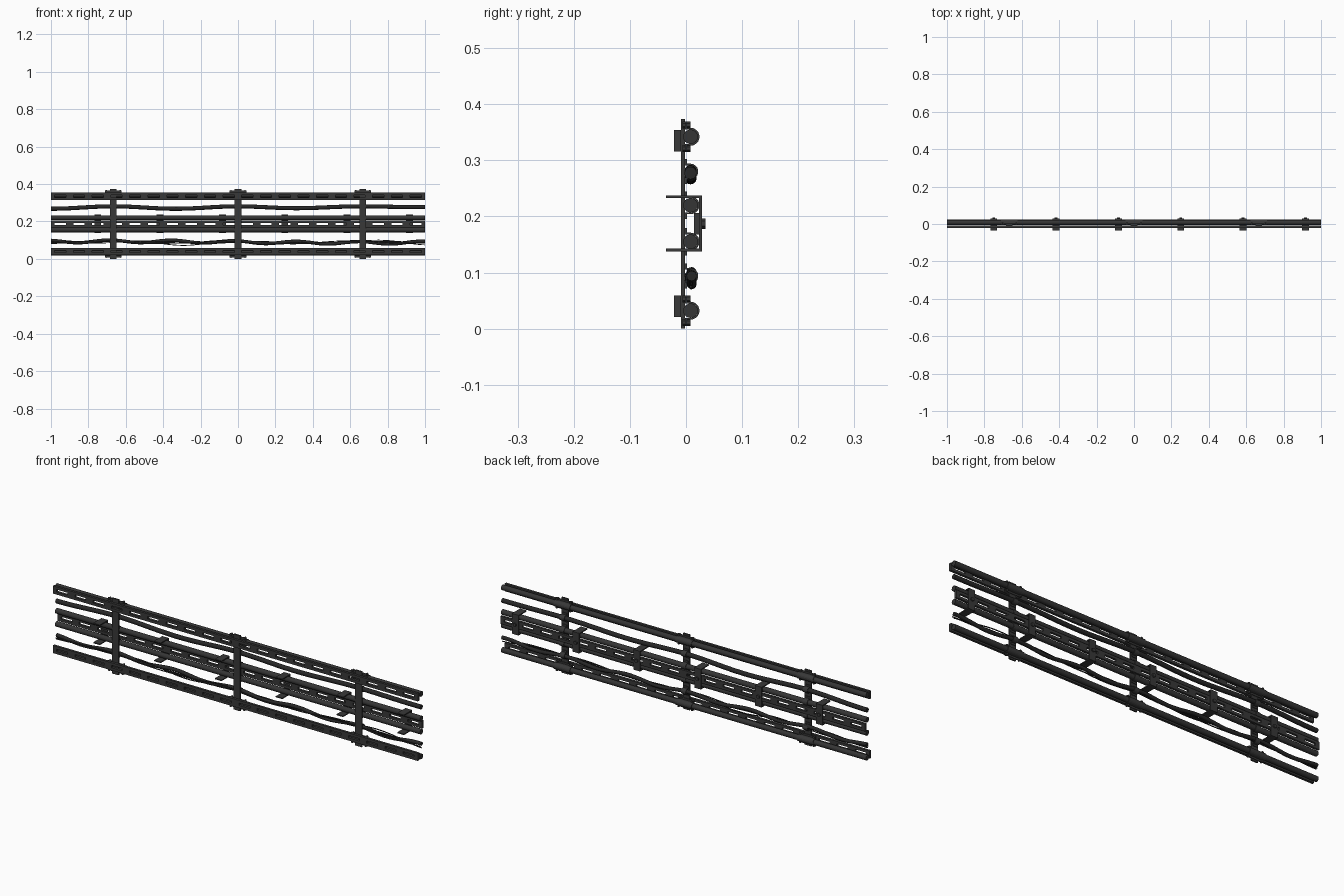
import bpy, bmesh, math, random
from mathutils import Matrix

cube = bpy.data.objects.get("Cube")
if cube:
    bpy.data.objects.remove(cube, do_unlink=True)
random.seed(4)


def material(name, c):
    m = bpy.data.materials.new(name)
    m.diffuse_color = (c, c, c, 1)
    m.use_nodes = True
    m.node_tree.nodes["Principled BSDF"].inputs["Base Color"].default_value = (c, c, c, 1)
    return m


STEEL = material("dark steel", 0.04)
PIPE = material("pipe grey", 0.035)
RUBBER = material("black rubber", 0.02)


def finish(name, bm, mat):
    me = bpy.data.meshes.new(name)
    bmesh.ops.recalc_face_normals(bm, faces=bm.faces)
    bm.to_mesh(me)
    bm.free()
    me.materials.append(mat)
    ob = bpy.data.objects.new(name, me)
    bpy.context.collection.objects.link(ob)
    return ob


def add_box(bm, x0, x1, y0, y1, z0, z1):
    mat = Matrix.Translation(((x0 + x1) / 2, (y0 + y1) / 2, (z0 + z1) / 2))
    mat = mat @ Matrix.Diagonal((x1 - x0, y1 - y0, z1 - z0, 1))
    bmesh.ops.create_cube(bm, size=1, matrix=mat)


def smooth(ob):
    bpy.ops.object.select_all(action='DESELECT')
    ob.select_set(True)
    bpy.context.view_layer.objects.active = ob
    bpy.ops.object.shade_smooth_by_angle(angle=math.radians(40))


def tube(name, pts, r, mat, sides=4):
    """Round tube along a path, turned into a mesh."""
    cu = bpy.data.curves.new(name, 'CURVE')
    cu.dimensions = '3D'
    cu.bevel_depth = r
    cu.bevel_resolution = sides
    cu.use_fill_caps = True
    sp = cu.splines.new('POLY')
    sp.points.add(len(pts) - 1)
    for p, co in zip(sp.points, pts):
        p.co = (*co, 1)
    cu.materials.append(mat)
    ob = bpy.data.objects.new(name, cu)
    bpy.context.collection.objects.link(ob)
    bpy.ops.object.select_all(action='DESELECT')
    ob.select_set(True)
    bpy.context.view_layer.objects.active = ob
    bpy.ops.object.convert(target='MESH')
    smooth(bpy.context.view_layer.objects.active)


def strap(name, path, x, width, thick, mat=STEEL):
    """Bent flat strip following a (y, z) path."""
    bm = bmesh.new()
    rows = [[bm.verts.new((x + s * width / 2, y, z)) for s in (-1, 1)] for y, z in path]
    for a, b in zip(rows, rows[1:]):
        bm.faces.new((a[0], a[1], b[1], b[0]))
    ob = finish(name, bm, mat)
    mod = ob.modifiers.new("thickness", 'SOLIDIFY')
    mod.thickness = thick
    mod.offset = 0
    mod.use_even_offset = True


def clamp(name, x, y, z, r, width, ear):
    """Pipe strap: two flat ears and a half loop round the back."""
    arc = [(y + r * math.cos(a), z + r * math.sin(a))
           for a in (math.radians(90 - 20 * i) for i in range(10))]
    strap(name, [(0, z + r + ear), (0, z + r)] + arc + [(0, z - r), (0, z - r - ear)],
          x, width, 0.003)


# Slotted rails: front top, front bottom and rear middle
PITCH, SLOT = 0.1, 0.06
for name, y0, y1, z in (("top_rail", -0.021, -0.009, 0.335),
                        ("bottom_rail", -0.021, -0.009, 0.04),
                        ("middle_rail", 0.014, 0.025, 0.187)):
    bm = bmesh.new()
    for s in (-1, 1):
        edge = sorted((z + s * 0.006, z + s * 0.019))
        add_box(bm, -1, 1, y0, y1, *edge)
    n = round(2 / PITCH)
    for i in range(n + 1):
        cx, half = -1 + i * PITCH, (PITCH - SLOT) / 2
        add_box(bm, max(-1, cx - half), min(1, cx + half), y0, y1, z - 0.006, z + 0.006)
    finish(name, bm, STEEL)

# Straight pipes
PY, PR = 0.008, 0.013
for name, z in (("top_pipe", 0.342), ("upper_middle_pipe", 0.22),
                ("lower_middle_pipe", 0.155), ("bottom_pipe", 0.032)):
    tube(name, [(-1, PY, z), (1, PY, z)], PR, PIPE, 6)

# Sagging hose and hanging cable bundle
POSTS = (-2 / 3, 0, 2 / 3)
xs = [-1 + i / 40 for i in range(81)]


def span(x):
    """Sag between posts: 0 at a post, 1 midway."""
    return (1 - math.cos(3 * math.pi * x)) / 2


tube("sagging_hose", [(x, PY, 0.281 - 0.013 * span(x) * (1 - 0.7 * max(0, x))) for x in xs],
     0.011, RUBBER)
tube("main_cable", [(x, 0.01, 0.09 + 0.007 * math.cos(6 * math.pi * x + 0.4)
                     - 0.004 * math.sin(2.5 * x)) for x in xs], 0.009, RUBBER)
for i in range(4):
    ph, amp = random.uniform(-0.8, 0.8), random.uniform(0.006, 0.013)
    sag = random.uniform(0.004, 0.014)
    tube(f"thin_wire_{i + 1}",
         [(x, 0.006 + 0.006 * math.sin(5 * x + 2 * i),
           0.092 - sag * span(x) + amp * math.sin(3 * math.pi * x + ph) * math.cos(5 * x + i))
          for x in xs], 0.0025, RUBBER, 1)

# Posts with their pipe clamps and bolts
for k, x in enumerate(POSTS, 1):
    bm = bmesh.new()
    add_box(bm, x - 0.018, x + 0.018, -0.009, -0.002, 0, 0.374)
    finish(f"post_{k}", bm, STEEL)
    for part, z, r in (("hose", 0.28, 0.0125), ("upper", 0.22, 0.0145),
                       ("lower", 0.155, 0.0145), ("cable", 0.094, 0.0125)):
        clamp(f"{part}_clamp_{k}", x, PY, z, r, 0.026, 0.01)
    bolts = bmesh.new()
    for part, z in (("top", 0.342), ("bottom", 0.032)):
        clamp(f"{part}_clamp_{k}", x, PY, z, 0.0145, 0.09, 0.01)
        for sx in (-1, 1):
            for sz in (-1, 1):
                m = Matrix.Translation((x + sx * 0.037, 0.001, z + sz * 0.021))
                m = m @ Matrix.Rotation(math.pi / 2, 4, 'X')
                bmesh.ops.create_cone(bolts, cap_ends=True, segments=6, radius1=0.006,
                                      radius2=0.006, depth=0.014, matrix=m)
    finish(f"clamp_bolts_{k}", bolts, STEEL)

# U-shaped brackets round the middle pipes, bolted at the back
for k in range(6):
    x = -0.75 + k / 3
    strap(f"bracket_{k + 1}", [(-0.036, 0.235), (0.026, 0.235), (0.026, 0.14), (-0.036, 0.14)],
          x, 0.036, 0.005)
    bm = bmesh.new()
    m = Matrix.Translation((x, 0.031, 0.187)) @ Matrix.Rotation(math.pi / 2, 4, 'X')
    bmesh.ops.create_cone(bm, cap_ends=True, segments=6, radius1=0.009, radius2=0.009,
                          depth=0.008, matrix=m)
    finish(f"bracket_bolt_{k + 1}", bm, STEEL)
